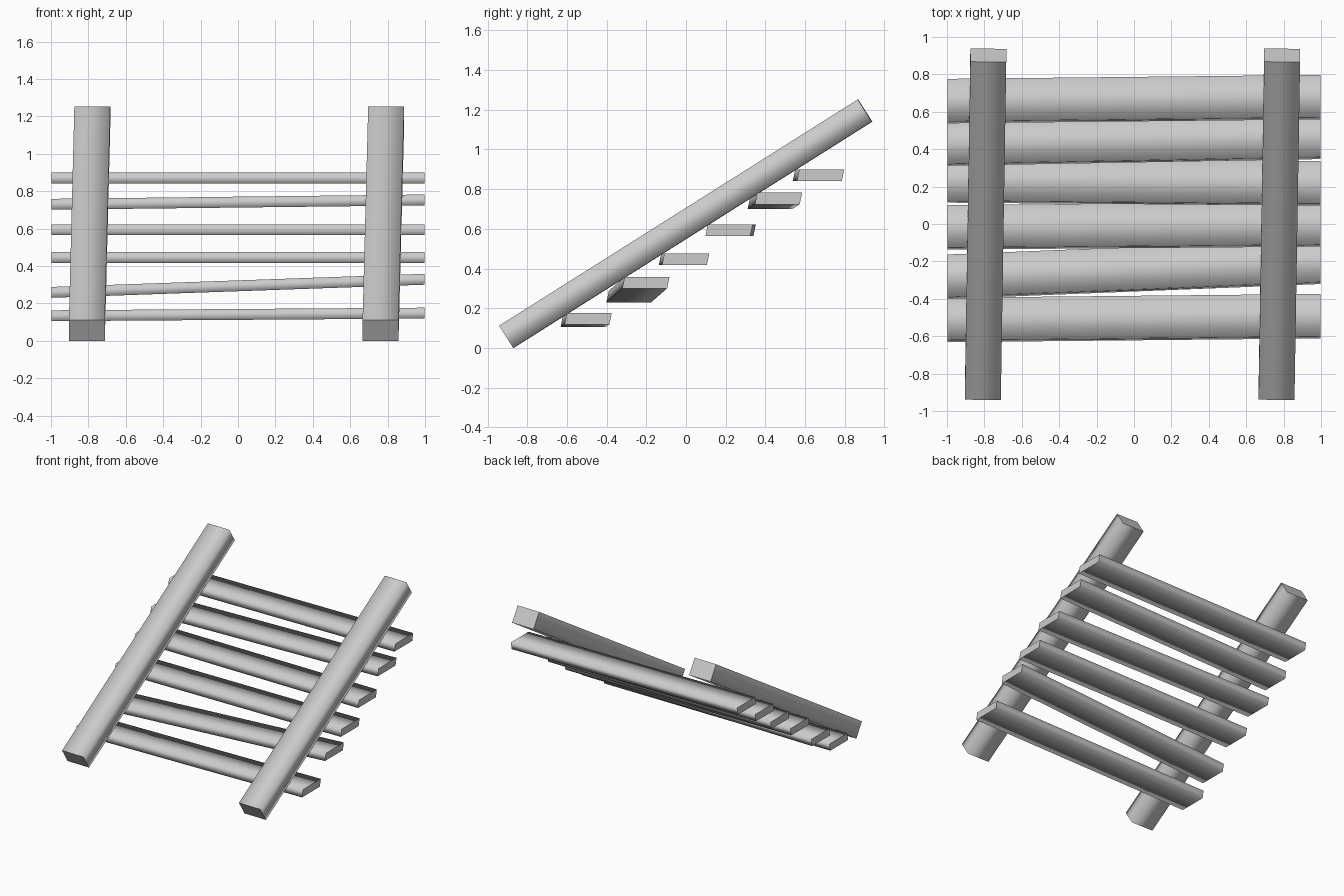
import bpy, bmesh
from mathutils import Vector

cube = bpy.data.objects.get("Cube")
if cube:
    bpy.data.objects.remove(cube)

grey = bpy.data.materials.new("plain grey")
grey.use_nodes = True
colour = (0.6, 0.6, 0.6, 1)
grey.diffuse_color = colour
grey.node_tree.nodes["Principled BSDF"].inputs["Base Color"].default_value = colour


def beam(name, start, end, across, up):
    """Four-sided beam between two points; sides smooth, end caps sharp."""
    bm = bmesh.new()
    a, u = Vector(across) / 2, Vector(up) / 2
    section = (-a - u, a - u, a + u, -a + u)
    rings = [[bm.verts.new(Vector(p) + s) for s in section] for p in (start, end)]
    caps = [bm.faces.new(r) for r in rings]
    for i in range(4):
        j = (i + 1) % 4
        bm.faces.new((rings[0][i], rings[0][j], rings[1][j], rings[1][i])).smooth = True
    for cap in caps:
        for e in cap.edges:
            e.smooth = False
    bmesh.ops.recalc_face_normals(bm, faces=bm.faces)
    mesh = bpy.data.meshes.new(name)
    bm.to_mesh(mesh)
    bm.free()
    mesh.materials.append(grey)
    bpy.context.collection.objects.link(bpy.data.objects.new(name, mesh))


# Two sloping rails
for name, x_low, x_high in (("right_rail", -0.808, -0.779), ("left_rail", 0.762, 0.792)):
    beam(name, (x_low, -0.905, 0.056), (x_high, 0.902, 1.196),
         (0.192, -0.003, 0), (0, -0.071, 0.112))

# Six uneven treads: centre y and z at the right end, then at the left end
treads = (
    (-0.513, 0.134, -0.493, 0.148),
    (-0.282, 0.259, -0.202, 0.329),
    (-0.018, 0.446, -0.002, 0.446),
    (0.233, 0.594, 0.217, 0.594),
    (0.430, 0.730, 0.466, 0.753),
    (0.657, 0.870, 0.678, 0.870),
)
for i, (y0, z0, y1, z1) in enumerate(treads, 1):
    beam(f"tread_{i}", (-0.997, y0, z0), (0.997, y1, z1),
         (0, 0.226, 0), (0, 0.012, 0.058))
